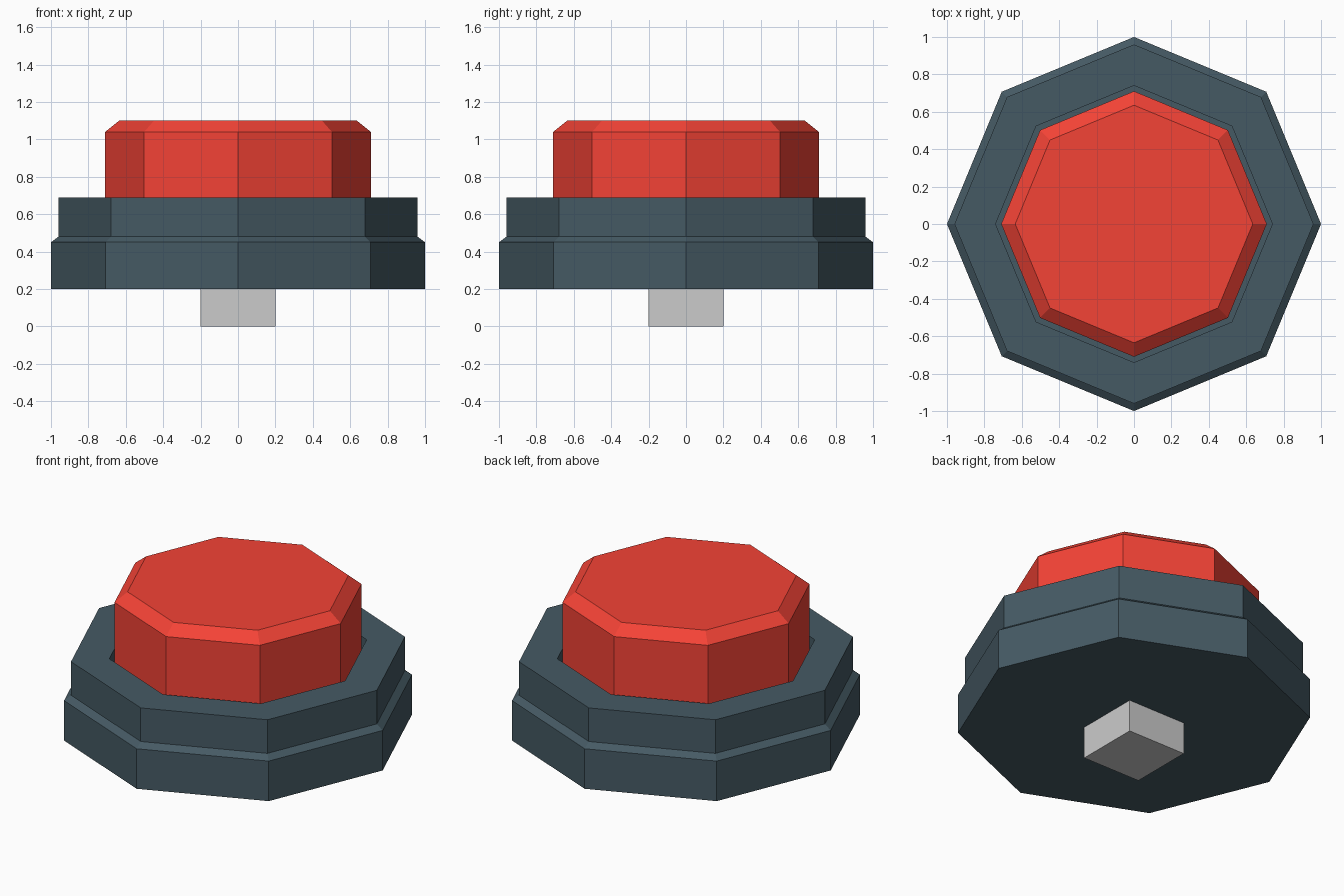
import bpy
import bmesh
from math import cos, sin, pi

if "Cube" in bpy.data.objects:
    bpy.data.objects.remove(bpy.data.objects["Cube"])

SIDES = 8


def material(name, color):
    mat = bpy.data.materials.new(name)
    mat.diffuse_color = (*color, 1)
    mat.use_nodes = True
    mat.node_tree.nodes["Principled BSDF"].inputs["Base Color"].default_value = mat.diffuse_color
    return mat


def turned(name, profile, mat):
    """Sweep (radius, z) rings round z as an octagonal solid, capped at both ends."""
    bm = bmesh.new()
    rings = [[bm.verts.new((r * cos(2 * pi * i / SIDES), r * sin(2 * pi * i / SIDES), z))
              for i in range(SIDES)] for r, z in profile]
    for low, high in zip(rings, rings[1:]):
        for i in range(SIDES):
            j = (i + 1) % SIDES
            bm.faces.new((low[i], low[j], high[j], high[i]))
    bm.faces.new(rings[0][::-1])
    bm.faces.new(rings[-1])
    mesh = bpy.data.meshes.new(name)
    bm.to_mesh(mesh)
    bm.free()
    mesh.materials.append(mat)
    obj = bpy.data.objects.new(name, mesh)
    bpy.context.collection.objects.link(obj)
    return obj


slate = material("slate", (0.06, 0.102, 0.127))
red = material("red", (0.905, 0.056, 0.037))

# Stepped housing with a chamfered lower rim and a recess for the button
turned("housing", [(1, 0.2), (1, 0.45), (0.96, 0.48), (0.96, 0.69),
                   (0.74, 0.69), (0.74, 0.48)], slate)

# Push button with chamfered top, seated in the recess
turned("button", [(0.71, 0.48), (0.71, 1.04), (0.635, 1.1)], red)

# Square contact stem under the housing
bpy.ops.mesh.primitive_cube_add(size=1, location=(0, 0, 0.1))
stem = bpy.context.object
stem.name = "stem"
stem.scale = (0.4, 0.4, 0.2)
